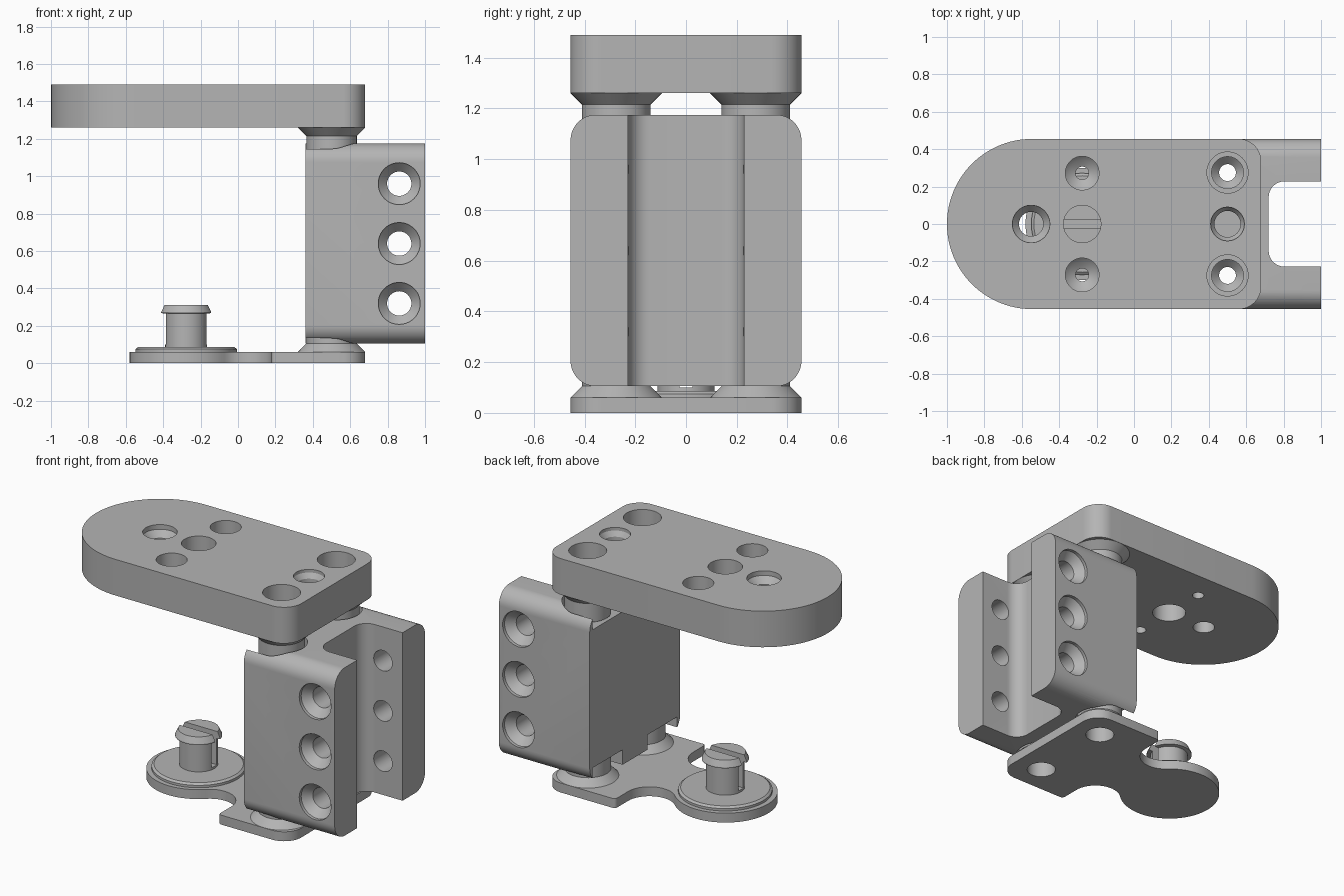
import bpy, bmesh
from math import sin, cos, pi, radians, atan2, tan
from mathutils import Matrix, Vector

cube = bpy.data.objects.get("Cube")
if cube:
    bpy.data.objects.remove(cube)

metal = bpy.data.materials.new("plain_grey")
GREY = (0.46, 0.46, 0.46, 1)
metal.use_nodes = True
metal.diffuse_color = GREY
for node in metal.node_tree.nodes:
    if node.type == 'BSDF_PRINCIPLED':
        node.inputs["Base Color"].default_value = GREY

SIDES = (-1, 1)
PIVOT_X, PIVOT_Y = 0.5, 0.275
PIN_X = -0.277


def arc(cx, cy, r, a0, a1, n=16):
    """Points on an arc, angles in radians."""
    steps = [a0 + (a1 - a0) * i / n for i in range(n + 1)]
    return [(cx + r * cos(a), cy + r * sin(a)) for a in steps]


def rounded_box(x0, x1, y0, y1, r_low, r_high):
    """Rectangle outline with one corner radius at x0 and another at x1."""
    pts = []
    for x, y, sx, sy, r, a in ((x1, y1, -1, -1, r_high, 0), (x0, y1, 1, -1, r_low, 1),
                               (x0, y0, 1, 1, r_low, 2), (x1, y0, -1, 1, r_high, 3)):
        if r:
            n = 24 if r > 0.3 else 12
            pts += arc(x + sx * r, y + sy * r, r, a * pi / 2, (a + 1) * pi / 2, n)
        else:
            pts.append((x, y))
    return pts


def make(name, bm):
    bmesh.ops.remove_doubles(bm, verts=bm.verts, dist=0.0002)
    bmesh.ops.recalc_face_normals(bm, faces=bm.faces)
    mesh = bpy.data.meshes.new(name)
    bm.to_mesh(mesh)
    bm.free()
    mesh.materials.append(metal)
    obj = bpy.data.objects.new(name, mesh)
    bpy.context.collection.objects.link(obj)
    return obj


def prism(name, outline, z0, z1, matrix=Matrix()):
    """Extrude an outline from z0 to z1."""
    bm = bmesh.new()
    face = bm.faces.new([bm.verts.new((x, y, z0)) for x, y in outline])
    side = bmesh.ops.extrude_face_region(bm, geom=[face])["geom"]
    bmesh.ops.translate(bm, vec=(0, 0, z1 - z0),
                        verts=[v for v in side if isinstance(v, bmesh.types.BMVert)])
    bm.transform(matrix)
    return make(name, bm)


def lathe(name, profile, matrix=Matrix(), n=48):
    """Revolve a closed (radius, height) profile about the z axis."""
    bm = bmesh.new()
    verts = [bm.verts.new((r, 0, z)) for r, z in profile]
    edges = [bm.edges.new((verts[i - 1], verts[i])) for i in range(len(verts))
             if profile[i - 1][0] + profile[i][0] > 0]
    bmesh.ops.spin(bm, geom=verts + edges, cent=(0, 0, 0), axis=(0, 0, 1),
                   angle=2 * pi, steps=n, use_merge=False)
    bm.transform(matrix)
    return make(name, bm)


def at(x, y, z=0):
    return Matrix.Translation((x, y, z))


def cut(obj, cutters):
    """Subtract each cutter and discard it."""
    for cutter in cutters:
        cutter.hide_render = True
        mod = obj.modifiers.new("cut", 'BOOLEAN')
        mod.operation = 'DIFFERENCE'
        mod.solver = 'EXACT'
        mod.object = cutter
    bpy.context.view_layer.update()
    mesh = bpy.data.meshes.new_from_object(obj.evaluated_get(bpy.context.evaluated_depsgraph_get()))
    obj.modifiers.clear()
    obj.data = mesh
    for cutter in cutters:
        bpy.data.objects.remove(cutter)


def bore(x, y, steps):
    """Vertical stepped or countersunk hole cutter."""
    return lathe("bore", [(0, steps[0][1])] + steps + [(0, steps[-1][1])], at(x, y))


# Thick upper plate with one round end
top, low = 1.49, 1.26
over, under = top + 0.1, low - 0.1
parts = [prism("upper_plate", rounded_box(-1, 0.68, -0.455, 0.455, 0.4549, 0.12), low, top)]
holes = [bore(-0.55, 0, [(0.1, over), (0.1, top - 0.03), (0.065, top - 0.07), (0.065, under)]),
         bore(PIN_X, 0, [(0.1, over), (0.1, under)]),
         bore(PIVOT_X, 0, [(0.09, over), (0.09, top - 0.02), (0.07, top - 0.05), (0.07, under)])]
for s in SIDES:
    holes.append(bore(PIN_X, s * 0.272, [(0.09, over), (0.09, 1.36), (0.07, 1.34), (0.035, 1.32), (0.035, under)]))
    holes.append(bore(PIVOT_X, s * PIVOT_Y, [(0.11, over), (0.11, 1.3), (0.085, 1.3), (0.085, under)]))
cut(parts[0], holes)

# Thin base plate: round pad, waisted neck, square pad
blend = atan2(0.326, 0.31)
half = arc(-0.28, 0, 0.3, pi, blend, 30)
half += arc(0.03, 0.326, 0.15, pi + blend, 2 * pi)[1:]
half += arc(0.2, 0.435, 0.02, pi, pi / 2, 4) + arc(0.56, 0.335, 0.12, pi / 2, 0)
base = prism("base_plate", half + [(x, -y) for x, y in reversed(half[1:])], 0, 0.06)
cut(base, [bore(PIVOT_X, s * PIVOT_Y, [(0.085, 0.2), (0.085, -0.1)]) for s in SIDES])
parts.append(base)

# Conical pivot bosses on both plates
boss = [(0.18, 0), (0.135, 0.045), (0.135, 0.165), (0.045, 0.165), (0.045, 0.1), (0.085, 0.06), (0.085, 0)]
for s, side in zip(SIDES, ("right", "left")):
    lower = at(PIVOT_X, s * PIVOT_Y, 0.06)
    upper = at(PIVOT_X, s * PIVOT_Y, low) @ Matrix.Scale(-1, 4, Vector((0, 0, 1)))
    parts.append(lathe("lower_boss_" + side, boss, lower))
    parts.append(lathe("upper_boss_" + side, boss, upper))

# Round flange and slotted snap pin
parts.append(lathe("pin_flange", [(0, 0.06), (0.272, 0.06), (0.272, 0.075), (0.258, 0.086), (0, 0.086)],
                   at(PIN_X, 0), 64))
pin = lathe("snap_pin", [(0, 0.08), (0.112, 0.08), (0.112, 0.265), (0.136, 0.268),
                         (0.136, 0.275), (0.118, 0.312), (0, 0.312)], at(PIN_X, 0))
cut(pin, [prism("pin_slot", rounded_box(-0.6, 0.1, -0.025, 0.025, 0, 0), 0.1, 0.5)])
parts.append(pin)

# Clevis bracket: block with rounded long edges, profile in y-z run along x
mid = (0.105 + 1.175) / 2
tall = (1.175 - 0.105) / 2
along_x = Matrix(((0, 0, 1, 0), (1, 0, 0, 0), (0, 1, 0, mid), (0, 0, 0, 1)))
bracket = prism("bracket", rounded_box(-0.455, 0.455, -tall, tall, 0.1, 0.1), 0.36, 1, along_x)
cutters = [prism("clevis_gap", rounded_box(0.72, 1.3, -0.228, 0.228, 0.085, 0), -0.1, 1.4)]
for s in SIDES:
    y = s * PIVOT_Y
    pocket = rounded_box(0.2, 0.65, y - 0.15, y + 0.15, 0, 0.1499)
    cutters.append(prism("low_pocket", pocket, -0.1, 0.2))
    cutters.append(prism("high_pocket", pocket, 1.08, 1.4))
    cutters.append(bore(PIVOT_X, y, [(0.045, 1.3), (0.045, 0)]))
    # Countersunk screw holes through each flange
    for k in (-1, 0, 1):
        place = at(0.862, 0, mid + k * 0.32) @ Matrix.Rotation(-s * pi / 2, 4, 'X')
        cutters.append(lathe("screw_hole", [(0, 0.1), (0.065, 0.1), (0.065, 0.385), (0.112, 0.435),
                                            (0.112, 0.6), (0, 0.6)], place))
cut(bracket, cutters)
parts.append(bracket)

# Smooth curved walls, keep machined edges crisp
bpy.ops.object.select_all(action='DESELECT')
for obj in parts:
    obj.select_set(True)
bpy.context.view_layer.objects.active = parts[0]
bpy.ops.object.shade_smooth_by_angle(angle=radians(25))
